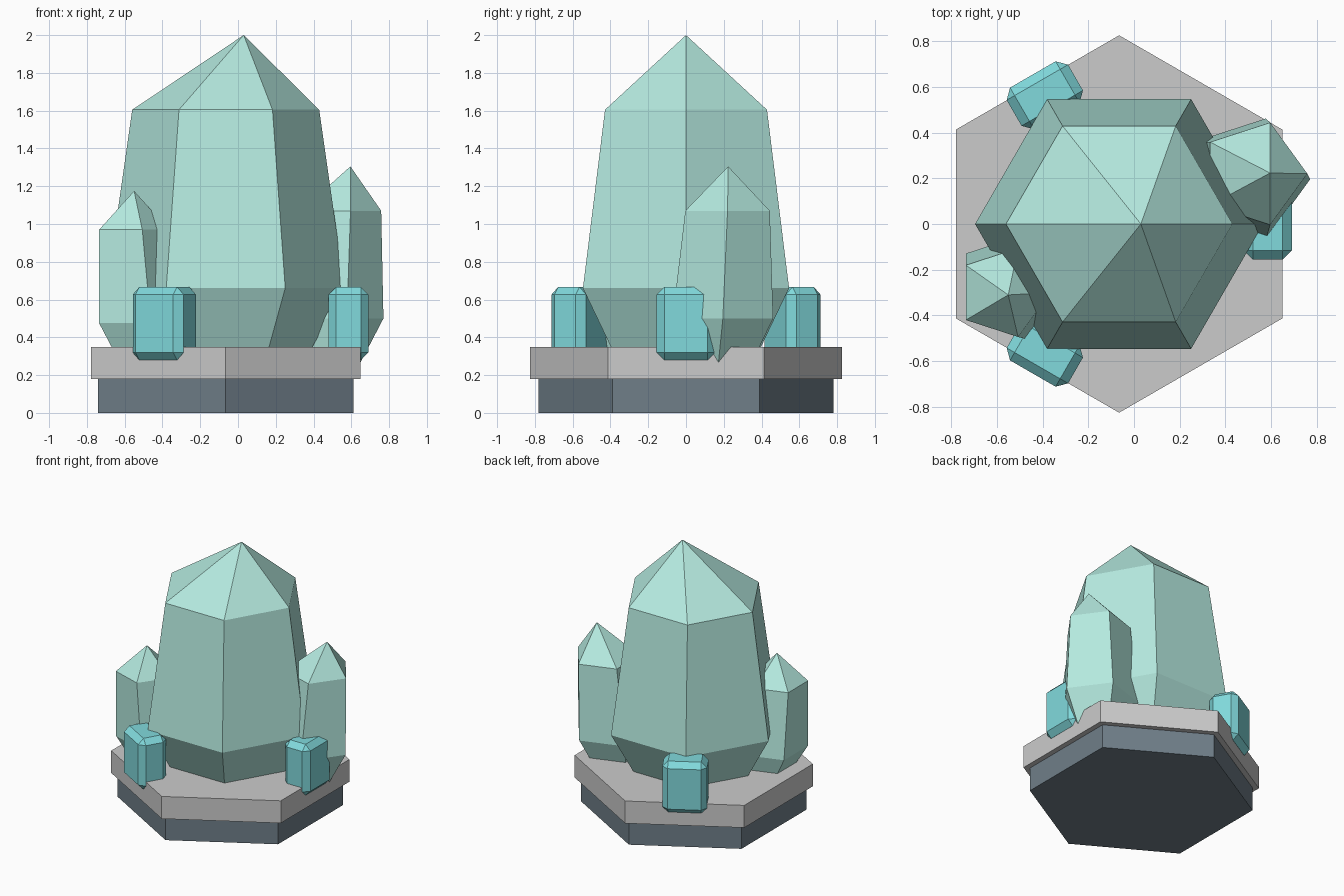
import bpy, bmesh
from math import radians, cos, sin, tau
from mathutils import Matrix

if "Cube" in bpy.data.objects:
    bpy.data.objects.remove(bpy.data.objects["Cube"])

CX = -0.065  # shared axis of the plinth and main crystal


def material(name, rgb):
    m = bpy.data.materials.new(name)
    m.diffuse_color = (*rgb, 1)
    m.use_nodes = True
    m.node_tree.nodes["Principled BSDF"].inputs["Base Color"].default_value = m.diffuse_color
    return m


def finish(name, bm, mat=None):
    bmesh.ops.recalc_face_normals(bm, faces=bm.faces)
    mesh = bpy.data.meshes.new(name)
    bm.to_mesh(mesh)
    bm.free()
    obj = bpy.data.objects.new(name, mesh)
    bpy.context.collection.objects.link(obj)
    if mat:
        mesh.materials.append(mat)
    return obj


def lofted(name, sides, rings, apex=None, turn=0, mat=None):
    """Stack polygon rings (x, y, z, radius), closed by a cap or a point."""
    bm = bmesh.new()
    loops = [[bm.verts.new((x + r * cos(turn + tau * i / sides),
                            y + r * sin(turn + tau * i / sides), z))
              for i in range(sides)] for x, y, z, r in rings]
    bm.faces.new(loops[0])
    for a, b in zip(loops, loops[1:]):
        for i in range(sides):
            j = (i + 1) % sides
            bm.faces.new((a[i], a[j], b[j], b[i]))
    top = loops[-1]
    if apex:
        tip = bm.verts.new(apex)
        for i in range(sides):
            bm.faces.new((top[i], top[(i + 1) % sides], tip))
    else:
        bm.faces.new(top)
    return finish(name, bm, mat)


mint = material("mint_crystal", (0.46, 0.82, 0.74))
cyan = material("cyan_stone", (0.22, 0.70, 0.72))
dark = material("dark_base", (0.16, 0.21, 0.25))
grey = material("grey_slab", (0.75, 0.76, 0.76))

# Hexagonal plinth
lofted("plinth_base", 6, [(CX, 0, 0, 0.78), (CX, 0, 0.18, 0.78)],
       turn=radians(30), mat=dark)
lofted("plinth_slab", 6, [(CX, 0, 0.18, 0.825), (CX, 0, 0.35, 0.825)],
       turn=radians(30), mat=grey)

# Crystals
lofted("main_crystal", 6,
       [(CX, 0, 0.27, 0.415), (CX, 0, 0.66, 0.63), (CX, 0, 1.605, 0.495)],
       apex=(0.03, 0, 2.0), mat=mint)
lofted("right_crystal", 5,
       [(0.46, 0.17, 0.25, 0.18), (0.49, 0.195, 0.5, 0.28),
        (0.523, 0.22, 1.07, 0.235)],
       apex=(0.595, 0.223, 1.305), mat=mint)
lofted("left_crystal", 5,
       [(-0.49, -0.25, 0.25, 0.157), (-0.537, -0.273, 0.475, 0.245),
        (-0.57, -0.30, 0.97, 0.204)],
       apex=(-0.55, -0.31, 1.175), mat=mint)

# Three chamfered stones set around the rim
for n, angle in enumerate((0, 120, 240), 1):
    bm = bmesh.new()
    bmesh.ops.create_cube(bm, size=1)
    bmesh.ops.scale(bm, verts=bm.verts, vec=(0.21, 0.31, 0.388))
    bmesh.ops.bevel(bm, geom=bm.edges[:], offset=0.04, segments=1,
                    affect='EDGES')
    bm.transform(Matrix.Translation((CX, 0, 0.473))
                 @ Matrix.Rotation(radians(angle), 4, 'Z')
                 @ Matrix.Translation((0.65, 0, 0)))
    finish(f"rim_stone_{n}", bm, cyan)
